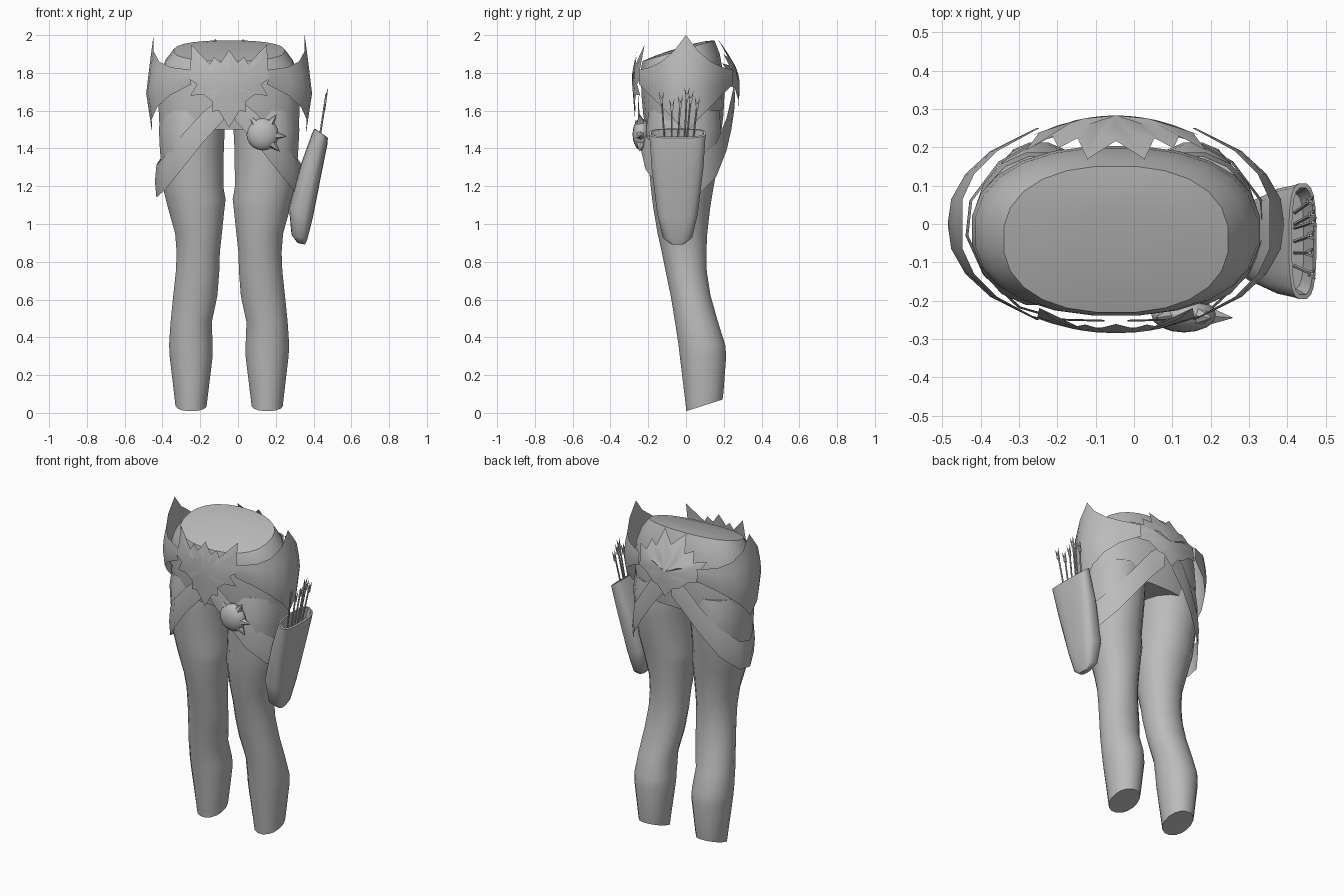
import bpy, bmesh, math
from mathutils import Vector

if "Cube" in bpy.data.objects:
    bpy.data.objects.remove(bpy.data.objects["Cube"])

CX = -0.047  # body centre line
grey = bpy.data.materials.new("grey")
grey.diffuse_color = (0.5, 0.5, 0.5, 1)
grey.use_nodes = True
grey.node_tree.nodes["Principled BSDF"].inputs["Base Color"].default_value = grey.diffuse_color


def finish(name, bm, closed=True):
    if closed:
        bmesh.ops.recalc_face_normals(bm, faces=bm.faces)
    me = bpy.data.meshes.new(name)
    bm.to_mesh(me)
    bm.free()
    me.materials.append(grey)
    ob = bpy.data.objects.new(name, me)
    bpy.context.collection.objects.link(ob)
    return ob


def loft(name, rings, n=16, power=2.0):
    """Rings are (z, x0, x1, y0, y1, slope along x, slope along y)."""
    bm = bmesh.new()
    rows = []
    for z, x0, x1, y0, y1, sx, sy in rings:
        row = []
        for i in range(n):
            a = 2 * math.pi * (i + 0.5) / n
            c, s = math.cos(a), math.sin(a)
            dx = (x1 - x0) / 2 * math.copysign(abs(c) ** (2 / power), c)
            dy = (y1 - y0) / 2 * math.copysign(abs(s) ** (2 / power), s)
            row.append(bm.verts.new(((x0 + x1) / 2 + dx, (y0 + y1) / 2 + dy, z + sx * dx + sy * dy)))
        rows.append(row)
    for a, b in zip(rows, rows[1:]):
        for i in range(n):
            bm.faces.new((a[i], a[(i + 1) % n], b[(i + 1) % n], b[i]))
    bm.faces.new(rows[0][::-1])
    bm.faces.new(rows[-1])
    return finish(name, bm)


def sheet(name, columns, side):
    """Grid of points given in offsets from the centre line; side mirrors it."""
    bm = bmesh.new()
    cols = [[bm.verts.new((CX + side * x, y, z)) for x, y, z in col] for col in columns]
    for a, b in zip(cols, cols[1:]):
        for i in range(len(a) - 1):
            f = (a[i], a[i + 1], b[i + 1], b[i])
            bm.faces.new(f if side < 0 else f[::-1])
    return finish(name, bm, False)


def star_plate(name, half, centre_z, depth, front):
    """Jagged mirrored outline fanned around a centre point."""
    outline = half + [(-x, z) for x, z in half[-2:0:-1]]
    bm = bmesh.new()
    hub = bm.verts.new((CX, depth(0, centre_z), centre_z))
    vs = [bm.verts.new((CX + x, depth(abs(x), z), z)) for x, z in outline]
    mid = [bm.verts.new((CX + x / 2, depth(abs(x) / 2, (z + centre_z) / 2), (z + centre_z) / 2))
           for x, z in outline]
    for i in range(len(vs)):
        j = (i + 1) % len(vs)
        for f in ((hub, mid[i], mid[j]), (mid[i], vs[i], vs[j], mid[j])):
            bm.faces.new(f[::-1] if front else f)
    return finish(name, bm, False)


def cone(bm, base, tip, r, r2=0.0, seg=6):
    base, tip = Vector(base), Vector(tip)
    d = tip - base
    m = d.to_track_quat('Z', 'Y').to_matrix().to_4x4()
    m.translation = (base + tip) / 2
    bmesh.ops.create_cone(bm, cap_ends=True, segments=seg, radius1=r, radius2=r2, depth=d.length, matrix=m)


# legs: (z, inner offset, outer offset, front y, back y, slope)
LEG = [(0.04, .118, .285, 0, .195, .32), (0.08, .113, .29, -.005, .2, .25),
       (0.3, .085, .317, -.035, .215, 0), (0.36, .085, .32, -.042, .21, 0),
       (0.48, .09, .312, -.06, .172, 0), (0.62, .06, .298, -.083, .132, 0),
       (0.75, .05, .284, -.11, .112, 0), (0.85, .047, .28, -.13, .11, 0),
       (0.95, .036, .288, -.153, .115, 0), (1.08, .022, .325, -.175, .13, 0),
       (1.13, .016, .338, -.182, .138, 0), (1.2, .028, .355, -.19, .15, 0),
       (1.4, .025, .37, -.21, .185, 0), (1.5, .02, .375, -.215, .19, 0),
       (1.6, .015, .365, -.2, .18, 0)]
for side, label in ((-1, "left"), (1, "right")):
    loft(label + "_leg", [(z, *sorted((CX + side * a, CX + side * b)), y0, y1, 0, s)
                          for z, a, b, y0, y1, s in LEG], 16, 2.1)

# pelvis with forward sloping lid
PELVIS = [(1.5, .37, -.215, .19, 0), (1.58, .375, -.228, .2, 0), (1.68, .378, -.237, .205, 0),
          (1.78, .37, -.24, .2, .08), (1.86, .34, -.24, .18, .2), (1.917, .295, -.232, .152, .29),
          (1.93, .2, -.16, .1, .29), (1.937, .09, -.08, .04, .29)]
loft("pelvis", [(z, CX - h, CX + h, y0, y1, 0, s) for z, h, y0, y1, s in PELVIS], 24, 2.3)

# flared hip guards: columns from front to back, each from top to bottom
HIP = [(.25, .20, [(1.815, 0), (1.80, .008), (1.77, .008), (1.74, 0)]),
       (.19, .31, [(1.83, 0), (1.78, .012), (1.73, .018), (1.68, .005)]),
       (.13, .375, [(1.86, -.005), (1.79, .01), (1.72, .018), (1.62, .005)]),
       (.065, .41, [(1.915, -.01), (1.82, .005), (1.71, .02), (1.555, 0)]),
       (0, .415, [(2.0, -.015), (1.85, .005), (1.69, .024), (1.48, -.008)])]
# thigh straps: (offset, y, top z, bottom z)
STRAP = [(.03, -.25, 1.68, 1.55), (.14, -.247, 1.59, 1.43), (.25, -.215, 1.47, 1.29),
         (.34, -.13, 1.36, 1.18), (.385, -.03, 1.31, 1.14), (.375, .06, 1.33, 1.15),
         (.3, .16, 1.43, 1.25), (.2, .215, 1.56, 1.39), (.12, .24, 1.67, 1.5),
         (.03, .255, 1.74, 1.6)]
for side, label in ((-1, "left"), (1, "right")):
    cols = [(-y, x, r) for y, x, r in HIP] + [(y, x, r) for y, x, r in HIP[-2::-1]]
    sheet(label + "_hip_guard", [[(x + d, y, z) for z, d in r] for y, x, r in cols], side)
    sheet(label + "_strap", [[(x, y, a), (x * 1.02, y * 1.02, (a + b) / 2), (x, y, b)]
                             for x, y, a, b in STRAP], side)

# jagged belt plates
star_plate("front_plate",
           [(0, 1.92), (.045, 1.855), (.08, 1.885), (.105, 1.84), (.165, 1.86), (.2, 1.95),
            (.205, 1.82), (.23, 1.78), (.17, 1.74), (.205, 1.68), (.135, 1.685), (.09, 1.65),
            (.09, 1.595), (.055, 1.6), (0, 1.51)], 1.74,
           lambda x, z: -.285 + .9 * x * x + .2 * max(0, z - 1.8) + .08 * max(0, 1.74 - z), True)
star_plate("back_plate",
           [(0, 1.91), (.075, 1.98), (.1, 1.88), (.15, 1.9), (.165, 1.84), (.235, 1.85),
            (.2, 1.78), (.215, 1.73), (.15, 1.72), (.09, 1.67), (.05, 1.66), (0, 1.6)], 1.76,
           lambda x, z: .283 - 1.1 * x * x - .6 * max(0, z - 1.8) - .05 * max(0, 1.7 - z), False)

# spiked round charm
bm = bmesh.new()
bmesh.ops.create_uvsphere(bm, u_segments=16, v_segments=10, radius=1)
for v in bm.verts:
    v.co = Vector((.13 + v.co.x * .085, -.237 + v.co.y * .046, 1.475 + v.co.z * .085))
for ang in (125, 55, -5, -45):
    c, s = math.cos(math.radians(ang)), math.sin(math.radians(ang))
    cone(bm, (.13 + .068 * c, -.24, 1.475 + .068 * s), (.13 + .13 * c, -.245, 1.475 + .13 * s), .026)
finish("round_charm", bm)

# quiver, hollow at the top
QUIVER = [(.895, .335, .02, -.045, .035, -.2), (.93, .325, .042, -.045, .078, -.3),
          (1.06, .333, .064, -.045, .108, -.4), (1.3, .39, .054, -.045, .138, -.5),
          (1.45, .432, .042, -.045, .148, -.6), (1.48, .44, .036, -.045, .152, -.7),
          (1.482, .44, .028, -.045, .14, -.7), (1.38, .415, .028, -.045, .125, -.5)]
loft("quiver", [(z, x - hx, x + hx, y - hy, y + hy, s, 0) for z, x, hx, y, hy, s in QUIVER], 20, 3)

# arrows with forked tails
bm = bmesh.new()
for y0, y1, top in ((-.11, -.13, 1.7), (-.075, -.075, 1.66), (-.045, -.03, 1.68),
                    (-.01, .005, 1.72), (.0, .025, 1.7), (.03, .06, 1.67)):
    base, tip = Vector((.42, y0, 1.38)), Vector((.42 + (top - 1.38) * .14, y1, top - .03))
    cone(bm, base, tip, .005, .005, 5)
    for d in (-1, 1):
        cone(bm, tip - Vector((.004, 0, .03)), tip + Vector((.01, d * .014, .035)), .009, 0, 4)
finish("arrows", bm)

# soft shading with sharp edges kept
for ob in bpy.data.objects:
    ob.select_set(True)
    bpy.context.view_layer.objects.active = ob
bpy.ops.object.shade_smooth_by_angle(angle=math.radians(40))
